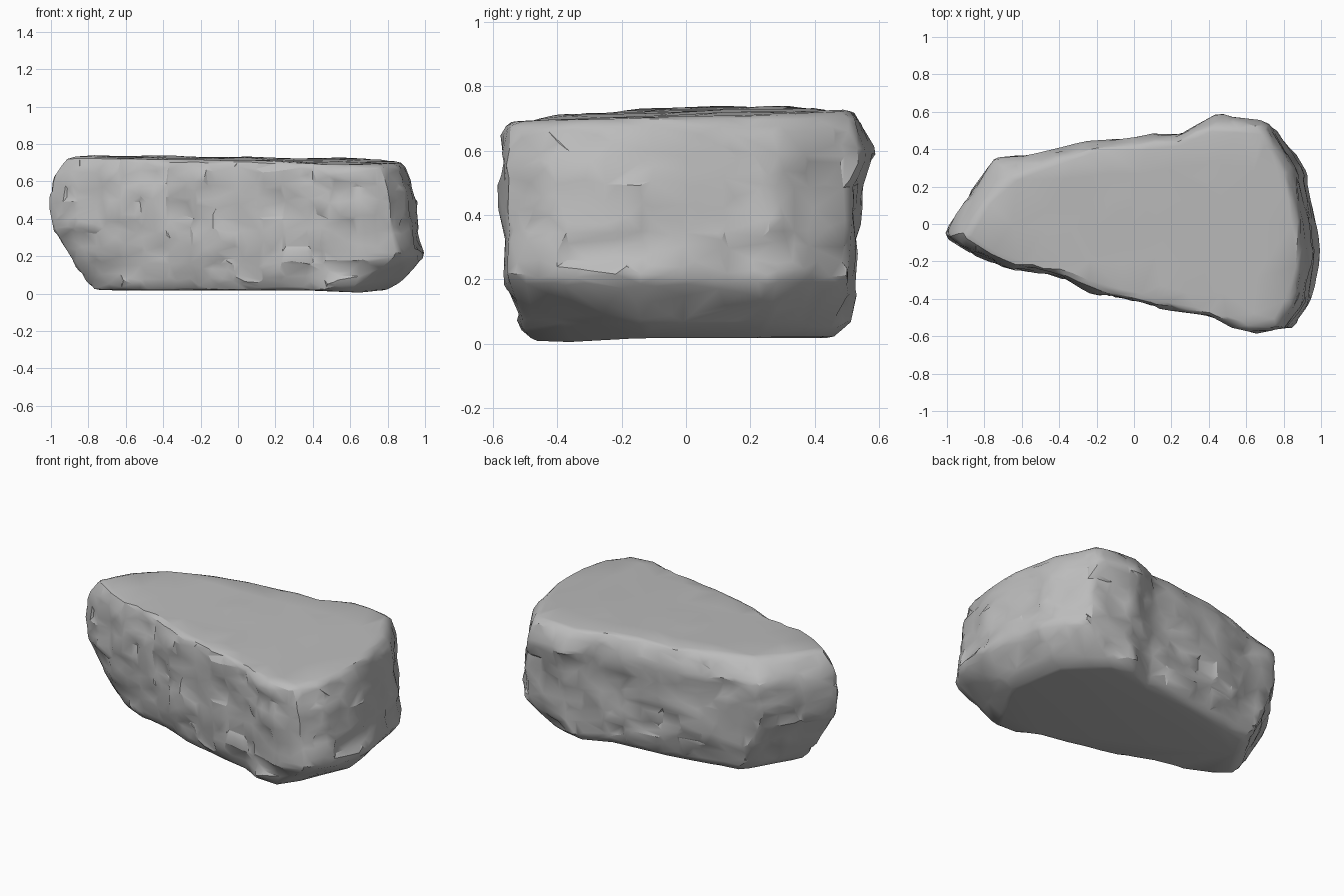
import bpy, bmesh
from mathutils import Vector, noise

if "Cube" in bpy.data.objects:
    bpy.data.objects.remove(bpy.data.objects["Cube"])

# Stone material
stone = bpy.data.materials.new("grey_stone")
stone.use_nodes = True
colour = (0.5, 0.5, 0.5, 1)
stone.diffuse_color = colour
stone.node_tree.nodes["Principled BSDF"].inputs["Base Color"].default_value = colour

# Widest outline of the slab, anticlockwise from the narrow tip
outline = [(-1.02, -.06), (-.88, -.16), (-.7, -.23), (-.45, -.27), (-.2, -.37),
           (.1, -.44), (.42, -.5), (.68, -.585), (.85, -.57), (.95, -.43),
           (1, -.15), (.97, .06), (.93, .3), (.77, .55), (.48, .59),
           (.28, .5), (-.25, .45), (-.75, .36), (-.9, .14)]

# Horizontal sections: height, then reach to the left, right, front and back
sections = [(.018, .75, .79, .83, .78), (.06, .8, .87, .9, .86),
            (.2, .89, 1.0, .97, .92), (.36, .99, .97, .98, .94),
            (.52, 1.0, .95, .98, .95), (.61, .985, .93, .99, 1.0),
            (.68, .93, .91, .99, .95), (.72, .89, .88, .95, .89)]


def section_point(p, section):
    z, left, right, front, back = section
    x = p[0] * (left if p[0] < 0 else right)
    y = p[1] * (front if p[1] < 0 else back)
    # The lower corners at the wide end are cut back further
    if z < .1 and p[0] > .6 and abs(p[1]) > .35:
        x -= .08
    # The base dips slightly near the front of the wide end
    if z < .03 and p[0] > .8 and p[1] < -.4:
        z -= .014
    # The top slopes towards the wide end and front, and is worn at the narrow back
    top = max(0, (z - .6) / .12)
    if p[0] < -.6 and y > 0:
        y *= 1 - .22 * top
    return x, y, z + top * (.03 * y - .018 * x)


# Loft the sections and cap both ends
bm = bmesh.new()
rings = [[bm.verts.new(section_point(p, s)) for p in outline] for s in sections]
n = len(outline)
for low, high in zip(rings, rings[1:]):
    for i in range(n):
        j = (i + 1) % n
        bm.faces.new((low[i], low[j], high[j], high[i]))
bm.faces.new(rings[0][::-1])
bm.faces.new(rings[-1])
bmesh.ops.triangulate(bm, faces=bm.faces[:])
mesh = bpy.data.meshes.new("rock_slab")
bm.to_mesh(mesh)
bm.free()
rock = bpy.data.objects.new("rock_slab", mesh)
bpy.context.collection.objects.link(rock)
bpy.context.view_layer.objects.active = rock
rock.select_set(True)


def apply_modifier(kind, **settings):
    mod = rock.modifiers.new(kind.title(), kind)
    for key, value in settings.items():
        setattr(mod, key, value)
    bpy.ops.object.modifier_apply(modifier=mod.name)


# Even skin, ready for weathering
apply_modifier('REMESH', mode='VOXEL', voxel_size=.024)

# Chip the sides with layered noise; keep the top gentle and the base flat
bm = bmesh.new()
bm.from_mesh(rock.data)
bmesh.ops.smooth_vert(bm, verts=bm.verts, factor=.5, use_axis_x=True,
                      use_axis_y=True, use_axis_z=True)
bm.normal_update()
moves = []
for v in bm.verts:
    side = 1 - abs(v.normal.z)
    p = v.co
    broad = noise.noise(p * 4)
    ledge = noise.noise(Vector((p.x * 6, p.y * 6, p.z * 12)) + Vector((3, 8, 1)))
    chip = noise.cell(Vector((p.x * 8, p.y * 8, p.z * 12))) - .5
    depth = side * (.012 * broad + .016 * ledge + .008 * chip)
    if v.normal.z > .5:
        depth += .009 * broad
    moves.append((v, v.normal * depth))
for v, move in moves:
    v.co += move
    v.co.z = max(v.co.z, 0)
bm.to_mesh(rock.data)
bm.free()

# Reduce to irregular facets
apply_modifier('DECIMATE', ratio=.1)

rock.data.materials.clear()
rock.data.materials.append(stone)
bpy.ops.object.shade_smooth_by_angle(angle=.5)
